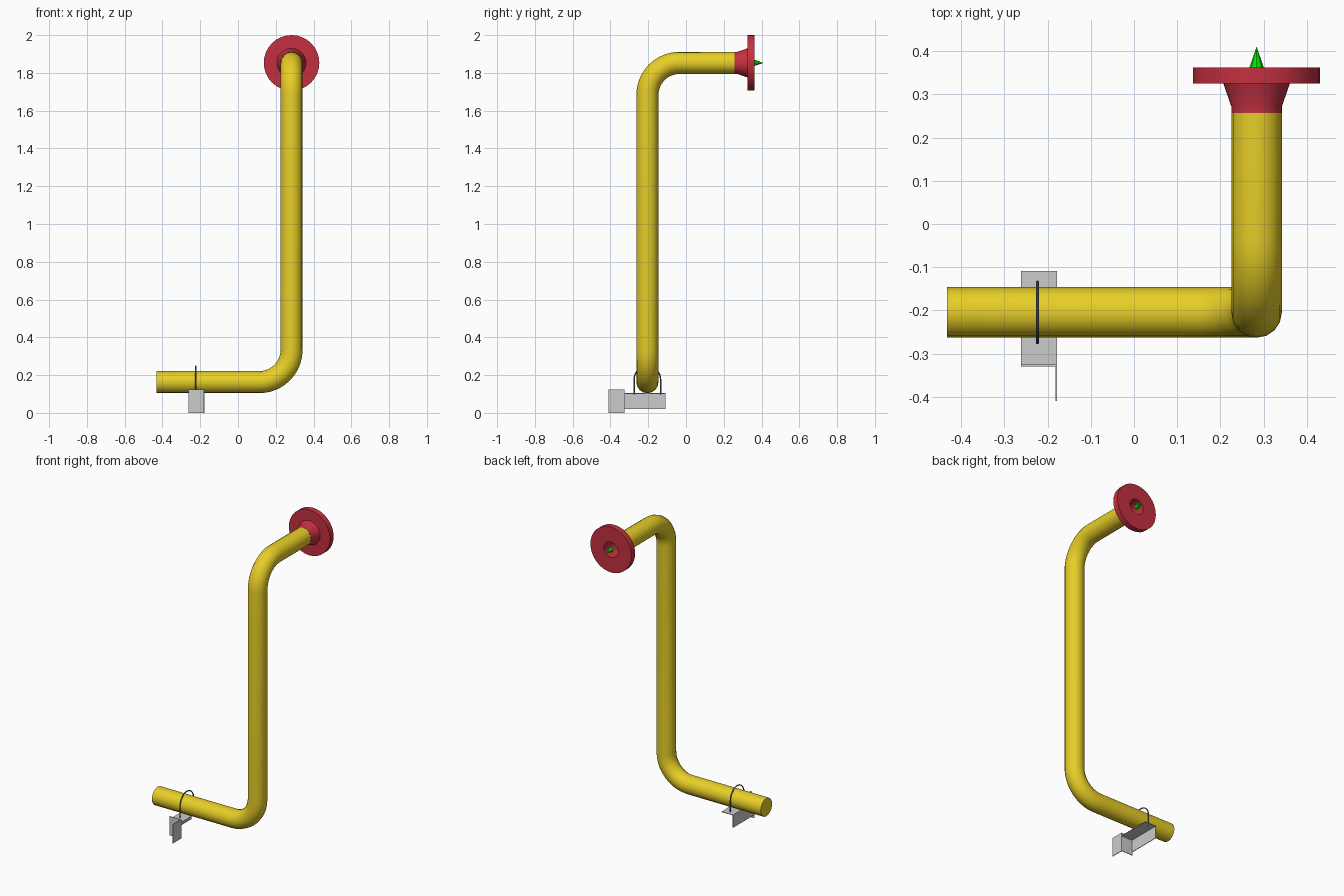
import bpy, bmesh
from math import pi, sin, cos, radians
from mathutils import Vector

if "Cube" in bpy.data.objects:
    bpy.data.objects.remove(bpy.data.objects["Cube"])


def material(name, rgb):
    m = bpy.data.materials.new(name)
    m.diffuse_color = (*rgb, 1)
    m.use_nodes = True
    m.node_tree.nodes["Principled BSDF"].inputs["Base Color"].default_value = m.diffuse_color
    return m


def finish(obj, mat=None):
    bpy.ops.object.select_all(action='DESELECT')
    obj.select_set(True)
    bpy.context.view_layer.objects.active = obj
    if mat:
        obj.data.materials.clear()
        obj.data.materials.append(mat)
    bpy.ops.object.shade_smooth_by_angle(angle=radians(30))


def mesh_object(name, bm, mat=None):
    bmesh.ops.recalc_face_normals(bm, faces=bm.faces)
    me = bpy.data.meshes.new(name)
    bm.to_mesh(me)
    bm.free()
    obj = bpy.data.objects.new(name, me)
    bpy.context.collection.objects.link(obj)
    finish(obj, mat)
    return obj


def tube(name, pts, radius, res, mat=None):
    cu = bpy.data.curves.new(name, 'CURVE')
    cu.dimensions = '3D'
    cu.bevel_depth = radius
    cu.bevel_resolution = res
    cu.use_fill_caps = True
    sp = cu.splines.new('POLY')
    sp.points.add(len(pts) - 1)
    for p, co in zip(sp.points, pts):
        p.co = (*co, 1)
    obj = bpy.data.objects.new(name, cu)
    bpy.context.collection.objects.link(obj)
    bpy.ops.object.select_all(action='DESELECT')
    obj.select_set(True)
    bpy.context.view_layer.objects.active = obj
    bpy.ops.object.convert(target='MESH')
    finish(bpy.context.object, mat)


def bend(corner, d_in, d_out, r, n=10):
    c, a, b = Vector(corner), Vector(d_in), Vector(d_out)
    centre = c - a * r + b * r
    return [centre - b * r * cos(i / n * pi / 2) + a * r * sin(i / n * pi / 2)
            for i in range(n + 1)]


def lathe(name, profile, cx, cz, mat, n=32):
    # closed (radius, y) profile turned about the y direction
    bm = bmesh.new()
    rings = [[bm.verts.new((cx + r * cos(2 * pi * k / n), y, cz + r * sin(2 * pi * k / n)))
              for k in range(n)] for r, y in profile]
    for i in range(len(rings)):
        p, q = rings[i], rings[(i + 1) % len(rings)]
        for k in range(n):
            j = (k + 1) % n
            bm.faces.new((p[k], p[j], q[j], q[k]))
    return mesh_object(name, bm, mat)


def angle_iron(name, section, extrude):
    # L section swept along a straight vector
    bm = bmesh.new()
    f = bm.faces.new([bm.verts.new(p) for p in section])
    g = bmesh.ops.extrude_face_region(bm, geom=[f])
    bmesh.ops.translate(bm, vec=extrude,
                        verts=[v for v in g['geom'] if isinstance(v, bmesh.types.BMVert)])
    return mesh_object(name, bm)


yellow = material("yellow_paint", (0.80, 0.62, 0.02))
red = material("red_paint", (0.55, 0.03, 0.05))
green = material("green_marker", (0.0, 0.8, 0.0))
dark = material("dark_steel", (0.16, 0.16, 0.18))

PX, PY, LOW, TOP, R = 0.2835, -0.2045, 0.163, 1.853, 0.0585

# Pipe with two elbows
path = [(-0.432, PY, LOW)]
path += bend((PX, PY, LOW), (1, 0, 0), (0, 0, 1), 0.17)
path += bend((PX, PY, TOP), (0, 0, 1), (0, 1, 0), 0.17)
path += [(PX, 0.258, TOP)]
tube("pipe", path, R, 6, yellow)

# Weld neck flange with bore
lathe("flange", [(0.05, 0.257), (R, 0.257), (R, 0.272), (0.077, 0.325),
                 (0.147, 0.325), (0.147, 0.362), (0.05, 0.362)], PX, TOP, red)

# Flow direction marker
bm = bmesh.new()
bmesh.ops.create_cone(bm, cap_ends=True, segments=8, radius1=0.017, radius2=0, depth=0.049)
marker = mesh_object("direction_marker", bm, green)
marker.rotation_euler = (-pi / 2, 0, 0)
marker.location = (PX, 0.3855, TOP)

# Horizontal support angle under the pipe
t = 0.004
x0, x1, z0, z1 = -0.261, -0.178, 0.021, 0.104
angle_iron("support_arm",
           [(x, -0.325, z) for x, z in ((x0, z0), (x0 + t, z0), (x0 + t, z1 - t),
                                        (x1, z1 - t), (x1, z1), (x0, z1))],
           (0, 0.216, 0))

# Upright support angle at the front
ya, yb = -0.409, -0.325
angle_iron("support_post",
           [(x, y, 0) for x, y in ((x0, yb), (x0, yb - t), (x1 - t, yb - t),
                                   (x1 - t, ya), (x1, ya), (x1, yb))],
           (0, 0, 0.123))

# U-bolt over the pipe
ur, uz = 0.07, 0.177
u = [(-0.223, PY - ur, z1 - 0.006)]
u += [(-0.223, PY - ur * cos(i * pi / 16), uz + ur * sin(i * pi / 16)) for i in range(17)]
u += [(-0.223, PY + ur, z1 - 0.006)]
tube("u_bolt", u, 0.0037, 2, dark)
